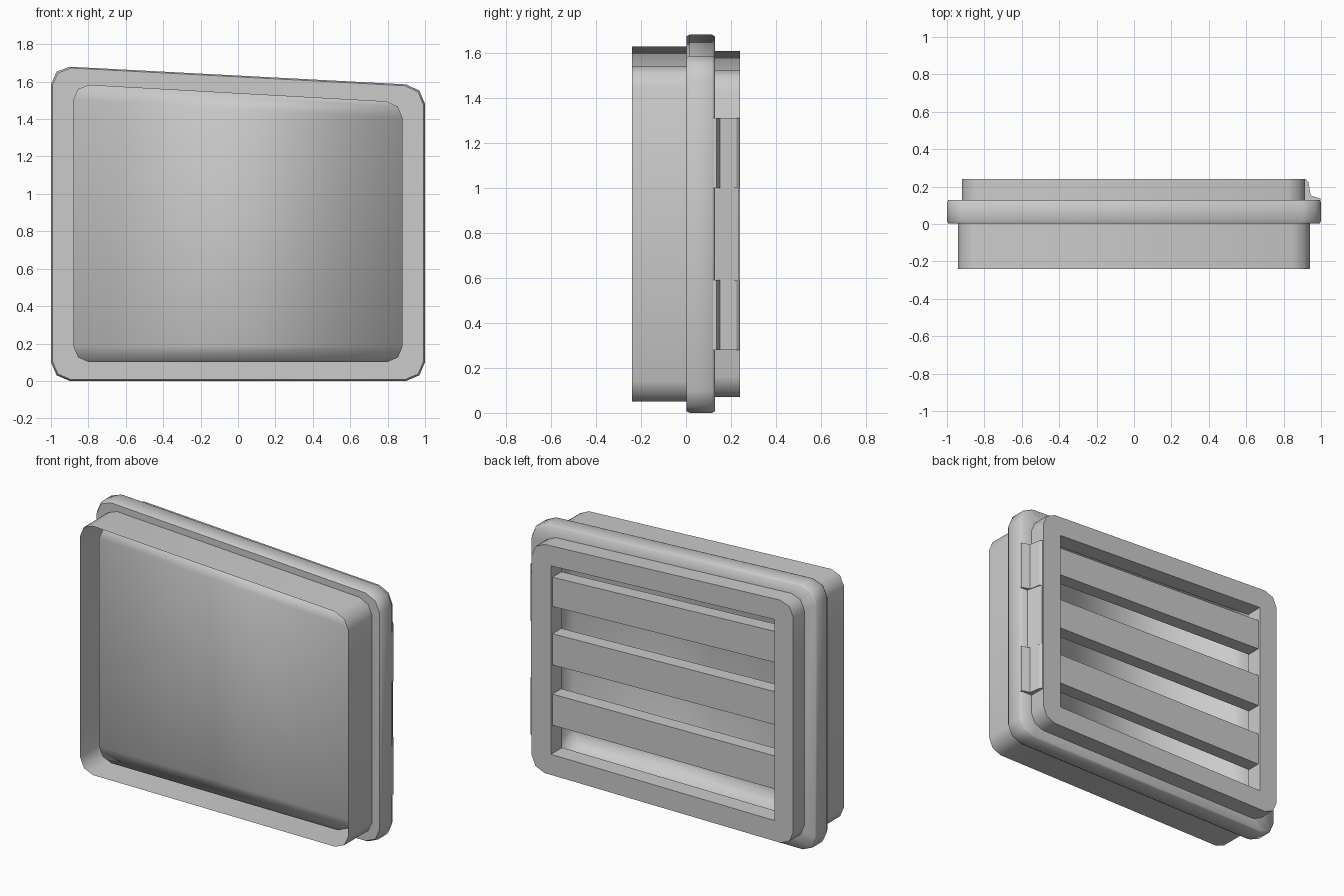
import bpy, bmesh, math

if "Cube" in bpy.data.objects:
    bpy.data.objects.remove(bpy.data.objects["Cube"])


def outline(x0, x1, z0, zl, zr, r):
    """Chamfer-cornered panel outline whose top edge slopes from zl to zr."""
    top = lambda x: zl + (zr - zl) * (x - x0) / (x1 - x0)
    steps = [(0, 1), (.3, .3), (1, 0)]
    pts = [(x0 + a * r, z0 + b * r) for a, b in steps]
    pts += [(x1 - a * r, z0 + b * r) for a, b in reversed(steps)]
    pts += [(x1 - a * r, top(x1 - a * r) - b * r) for a, b in steps]
    pts += [(x0 + a * r, top(x0 + a * r) - b * r) for a, b in reversed(steps)]
    return pts


def finish(name, bm, angle):
    bmesh.ops.remove_doubles(bm, verts=bm.verts, dist=1e-5)
    bmesh.ops.recalc_face_normals(bm, faces=bm.faces)
    me = bpy.data.meshes.new(name)
    bm.to_mesh(me)
    bm.free()
    ob = bpy.data.objects.new(name, me)
    bpy.context.collection.objects.link(ob)
    bpy.ops.object.select_all(action='DESELECT')
    ob.select_set(True)
    bpy.context.view_layer.objects.active = ob
    bpy.ops.object.shade_smooth_by_angle(angle=math.radians(angle))
    return ob


def loft(name, rings, closed=False, cap=False, angle=55):
    """Bridge outlines placed at successive y values."""
    bm = bmesh.new()
    loops = [[bm.verts.new((x, y, z)) for x, z in o] for o, y in rings]
    pairs = list(zip(loops, loops[1:])) + ([(loops[-1], loops[0])] if closed else [])
    for a, b in pairs:
        for i in range(len(a)):
            j = (i + 1) % len(a)
            bm.faces.new((a[i], a[j], b[j], b[i]))
    if cap:  # ladder of quads pairing left and right outline points
        v = loops[-1]
        left, right = [v[i] for i in (2, 1, 0, 11, 10, 9)], v[3:9]
        for i in range(5):
            bm.faces.new((left[i], right[i], right[i + 1], left[i + 1]))
    return finish(name, bm, angle)


def prism(name, profile, z0, z1):
    """Extrude an (x, y) profile vertically into a closed prism."""
    bm = bmesh.new()
    lo, hi = ([bm.verts.new((x, y, z)) for x, y in profile] for z in (z0, z1))
    for i in range(len(lo)):
        j = (i + 1) % len(lo)
        bm.faces.new((lo[i], lo[j], hi[j], hi[i]))
    bm.faces.new(lo)
    bm.faces.new(hi)
    return finish(name, bm, 30)


flange_o = outline(-1, 1, 0, 1.685, 1.58, .1)
flange_s = outline(-.993, .993, .007, 1.678, 1.573, .1)
sleeve_o = outline(-.94, .94, .05, 1.633, 1.535, .09)
screen_o = outline(-.88, .88, .10, 1.588, 1.49, .085)
back_o = outline(-.92, .915, .07, 1.613, 1.515, .09)
hole_o = outline(-.79, .78, .20, 1.475, 1.395, 0)

# middle flange ring
loft("flange", [(screen_o, .002), (flange_s, .002), (flange_o, .016),
                (flange_o, .116), (flange_s, .128), (screen_o, .128)], closed=True)

# thin-walled front sleeve
loft("front_sleeve", [(sleeve_o, .002), (sleeve_o, -.24)])

# soft-shaded front panel with side walls reaching back to the flange
loft("front_panel", [(screen_o, .002), (screen_o, -.135)], cap=True, angle=100)

# rear frame with rectangular opening
loft("rear_frame", [(back_o, .128), (back_o, .24), (hole_o, .24), (hole_o, .128)], closed=True)

# three slats following the sloped opening
for i, (lo, hi) in enumerate([(.15, .315), (.47, .635), (.78, .935)]):
    bm = bmesh.new()
    ends = []
    for x, h in ((-.79, 1.275), (.78, 1.195)):
        a, b = .2 + lo * h, .2 + hi * h
        ends.append([bm.verts.new((x, y, z)) for y, z in
                     ((.135, a), (.225, a), (.225, b), (.135, b))])
    for k in range(4):
        j = (k + 1) % 4
        bm.faces.new((ends[0][k], ends[0][j], ends[1][j], ends[1][k]))
    bm.faces.new(ends[0])
    bm.faces.new(ends[1])
    finish(f"slat_{i + 1}", bm, 30)

# hinge brackets on the right side
outer = [(.90, .12), (.998, .12), (.998, .135), (.945, .152), (.932, .225), (.92, .238), (.90, .238)]
inner = [(.90, .12), (.95, .12), (.922, .236), (.90, .236)]
for i, z in enumerate((.28, 1.0)):
    prism(f"hinge_bracket_{i + 1}", outer, z, z + .31)
prism("hinge_middle", inner, .59, 1.0)
